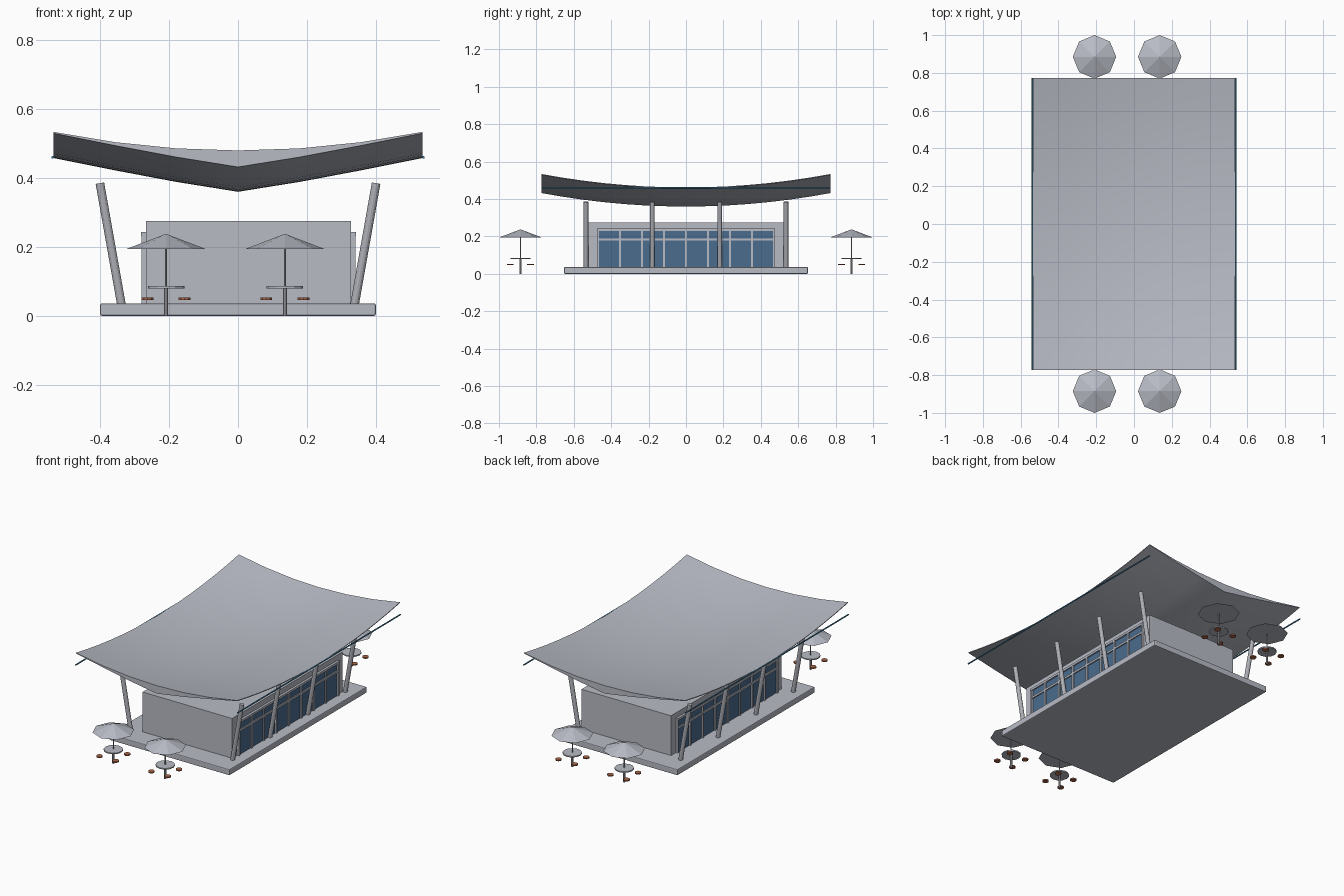
import bpy, bmesh, math
from mathutils import Vector

if "Cube" in bpy.data.objects:
    bpy.data.objects.remove(bpy.data.objects["Cube"])


def material(name, rgb):
    m = bpy.data.materials.new(name)
    m.diffuse_color = (*rgb, 1)
    m.use_nodes = True
    m.node_tree.nodes["Principled BSDF"].inputs["Base Color"].default_value = m.diffuse_color
    return m


GREY = material("light grey", (0.48, 0.50, 0.56))
STEEL = material("column grey", (0.42, 0.43, 0.47))
GLASS = material("window blue", (0.07, 0.15, 0.27))
PIPE = material("pipe blue", (0.06, 0.22, 0.36))
SEAT = material("seat brown", (0.42, 0.14, 0.07))


def finish(name, bm, mat):
    bmesh.ops.recalc_face_normals(bm, faces=bm.faces)
    me = bpy.data.meshes.new(name)
    bm.to_mesh(me)
    bm.free()
    me.materials.append(mat)
    ob = bpy.data.objects.new(name, me)
    bpy.context.collection.objects.link(ob)
    return ob


def box(name, lo, hi, mat, bevel=0):
    bm = bmesh.new()
    bmesh.ops.create_cube(bm, size=1)
    for v in bm.verts:
        v.co = [l + (c + 0.5) * (h - l) for c, l, h in zip(v.co, lo, hi)]
    if bevel:
        bmesh.ops.bevel(bm, geom=bm.edges[:], offset=bevel, segments=2,
                        profile=0.5, affect='EDGES')
    return finish(name, bm, mat)


def rod(name, a, b, r, mat, sides=12, r2=None):
    a, b = Vector(a), Vector(b)
    bm = bmesh.new()
    bmesh.ops.create_cone(bm, cap_ends=True, segments=sides, radius1=r,
                          radius2=r if r2 is None else r2, depth=(b - a).length)
    ob = finish(name, bm, mat)
    ob.location = (a + b) / 2
    if abs((b - a).normalized().z) < 0.9999:
        ob.rotation_euler = (b - a).to_track_quat('Z', 'Y').to_euler()
    return ob


# Floor slab and walled block
box("floor_slab", (-0.40, -0.652, 0), (0.40, 0.652, 0.036), GREY, 0.005)
box("building_walls", (-0.267, -0.524, 0.03), (0.328, 0.524, 0.275), GREY)

# Window wall on each long side
for side, wall in (("left", -0.267), ("right", 0.328)):
    s = 1 if wall > 0 else -1

    def slab(name, y0, y1, z0, z1, out, mat):
        x0, x1 = sorted((wall - s * 0.002, wall + s * out))
        box(side + name, (x0, y0, z0), (x1, y1, z1), mat)

    slab("_glass", -0.47, 0.47, 0.036, 0.235, 0.006, GLASS)
    slab("_frame_top", -0.477, 0.477, 0.230, 0.243, 0.014, GREY)
    slab("_frame_bar", -0.47, 0.47, 0.178, 0.190, 0.013, GREY)
    for i in range(9):
        y = -0.471 + i * 0.942 / 8
        slab("_mullion", y - 0.006, y + 0.006, 0.034, 0.231, 0.0135, GREY)

# Leaning columns and straight pipe under each roof edge
for s in (-1, 1):
    for y in (-0.535, -0.18, 0.18, 0.535):
        rod("column", (s * 0.338, y, 0.03), (s * 0.401, y, 0.385), 0.0125, STEEL)
    rod("roof_pipe", (s * 0.538, -0.773, 0.46), (s * 0.538, 0.773, 0.46),
        0.004, PIPE, 8)

# Sagging roof: smooth top, keeled underside
W, L, NX, NY = 0.536, 0.773, 6, 14
bm = bmesh.new()
top, low = [], []
for i in range(NX + 1):
    u = 2 * i / NX - 1
    ct, cl = [], []
    for j in range(NY + 1):
        t = 2 * j / NY - 1
        sag = 0.36 + 0.072 * t * t
        ct.append(bm.verts.new((u * W, t * L, sag + 0.048 + 0.054 * u * u)))
        cl.append(bm.verts.new((u * W, t * L, sag + 0.098 * abs(u) ** 1.12)))
    top.append(ct)
    low.append(cl)
for g in (top, low):
    for i in range(NX):
        for j in range(NY):
            bm.faces.new((g[i][j], g[i + 1][j], g[i + 1][j + 1], g[i][j + 1]))
for i in range(NX):
    for j in (0, NY):
        bm.faces.new((top[i][j], top[i + 1][j], low[i + 1][j], low[i][j]))
for j in range(NY):
    for i in (0, NX):
        bm.faces.new((top[i][j], top[i][j + 1], low[i][j + 1], low[i][j]))
roof = finish("roof", bm, GREY)
for o in bpy.context.selected_objects:
    o.select_set(False)
roof.select_set(True)
bpy.context.view_layer.objects.active = roof
bpy.ops.object.shade_smooth_by_angle(angle=math.radians(20))

# Parasol tables with four seats, two at each end
for y in (-0.885, 0.885):
    for x in (-0.209, 0.136):
        rod("table_post", (x, y, 0), (x, y, 0.081), 0.006, STEEL, 8)
        rod("table_top", (x, y, 0.079), (x, y, 0.086), 0.053, GREY, 12)
        rod("parasol_pole", (x, y, 0.08), (x, y, 0.23), 0.003, STEEL, 8)
        rod("parasol", (x, y, 0.194), (x, y, 0.238), 0.115, GREY, 8, 0)
        for dx in (-0.054, 0.054):
            for dy in (-0.054, 0.054):
                rod("seat", (x + dx, y + dy, 0.046), (x + dx, y + dy, 0.053),
                    0.018, SEAT, 10)
